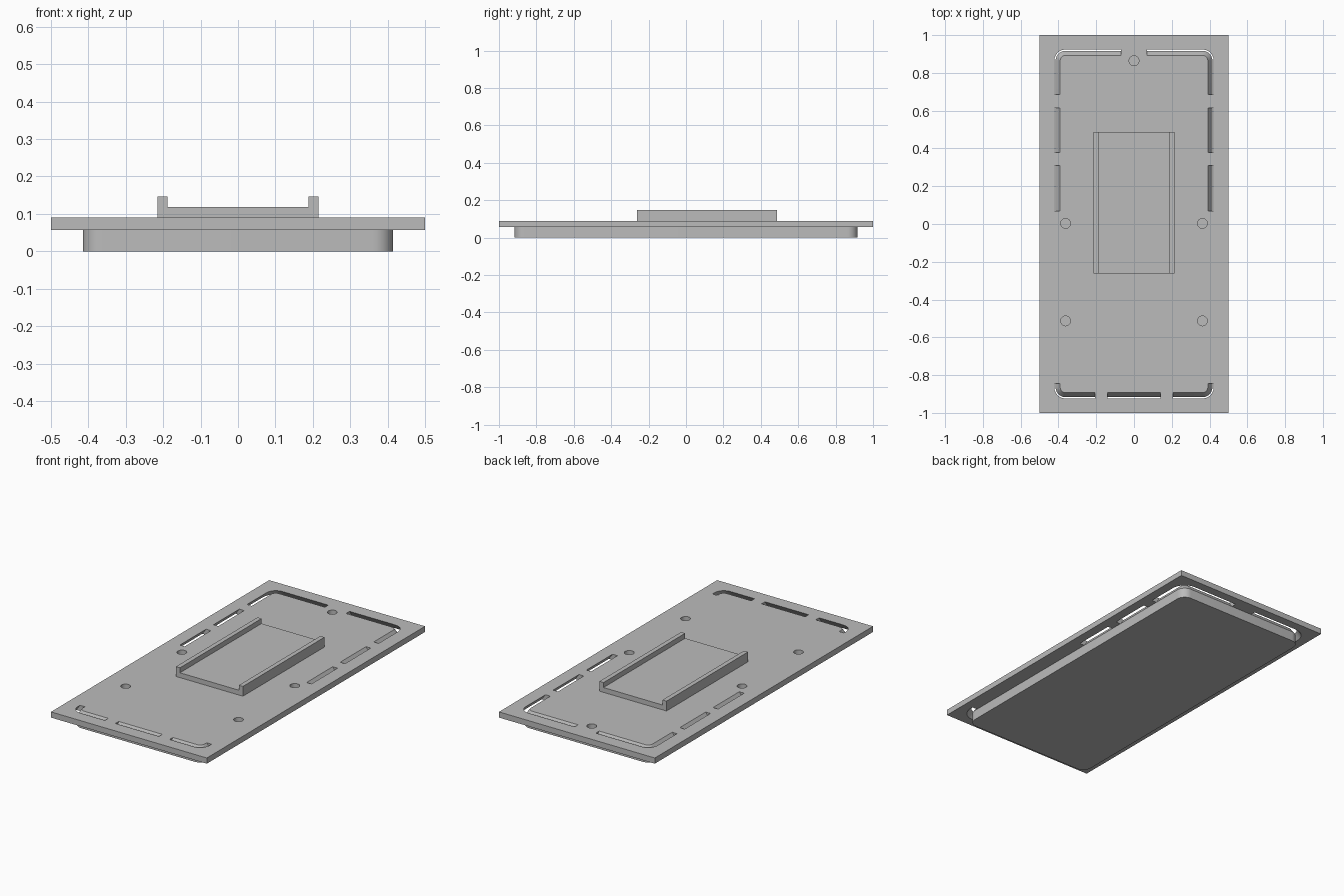
import bpy, bmesh, math
from mathutils import Vector

cube = bpy.data.objects.get("Cube")
if cube:
    bpy.data.objects.remove(cube, do_unlink=True)

grey = bpy.data.materials.new("plain_grey")
grey.use_nodes = True
grey.diffuse_color = (0.5, 0.5, 0.5, 1)
grey.node_tree.nodes["Principled BSDF"].inputs["Base Color"].default_value = (0.5, 0.5, 0.5, 1)

BOTTOM, TOP = 0.057, 0.09      # cover plate heights
CX, CY = 0.362, 0.864          # centres of the rounded corners
FLARE = 0.024                  # how far the slots lean outwards


def finish(name, bm):
    bmesh.ops.recalc_face_normals(bm, faces=bm.faces[:])
    mesh = bpy.data.meshes.new(name)
    bm.to_mesh(mesh)
    bm.free()
    mesh.materials.append(grey)
    obj = bpy.data.objects.new(name, mesh)
    bpy.context.collection.objects.link(obj)
    return obj


def extrude(bm, points, start, end):
    """Closed prism from a 3D outline."""
    offset = Vector(end) - Vector(start)
    a = [bm.verts.new(Vector(p) + Vector(start)) for p in points]
    b = [bm.verts.new(v.co + offset) for v in a]
    n = len(a)
    bm.faces.new(a)
    bm.faces.new(b[::-1])
    for i in range(n):
        bm.faces.new((a[i], b[i], b[(i + 1) % n], a[(i + 1) % n]))


def arc(cx, cy, start, end, steps=10):
    """Anchors sharing one centre with a turning outward direction."""
    angles = [math.radians(start + (end - start) * i / steps) for i in range(steps + 1)]
    return [(cx, cy, math.cos(a), math.sin(a)) for a in angles]


def slot(bm, anchors):
    """Leaning slot swept along anchors of position and outward direction."""
    slope = FLARE / (TOP - BOTTOM)
    over = 0.01
    profile = [(0.029 - over * slope, TOP + over), (0.06 - over * slope, TOP + over),
               (0.06 + FLARE + over * slope, BOTTOM - over),
               (0.029 + FLARE + over * slope, BOTTOM - over)]
    rings = [[bm.verts.new((x + nx * r, y + ny * r, z)) for r, z in profile]
             for x, y, nx, ny in anchors]
    bm.faces.new(rings[0])
    bm.faces.new(rings[-1][::-1])
    for a, b in zip(rings, rings[1:]):
        for i in range(4):
            j = (i + 1) % 4
            bm.faces.new((a[i], b[i], b[j], a[j]))


# Cover plate
bm = bmesh.new()
extrude(bm, [(-0.5, -1, 0), (0.5, -1, 0), (0.5, 1, 0), (-0.5, 1, 0)], (0, 0, BOTTOM), (0, 0, TOP))
plate = finish("cover_plate", bm)

# Slots and screw holes cut out of the plate
bm = bmesh.new()
for s in (1, -1):
    for low, high in ((0.07, 0.31), (0.378, 0.615)):
        slot(bm, [(s * CX, low, s, 0), (s * CX, high, s, 0)])
    back = [(CX, 0.685, 1, 0)] + arc(CX, CY, 0, 90) + [(0.068, CY, 0, 1)]
    front = [(CX, -0.845, 1, 0)] + arc(CX, -CY, 0, -90) + [(0.207, -CY, 0, -1)]
    for path in (back, front):
        slot(bm, [(s * x, y, s * nx, ny) for x, y, nx, ny in path])
slot(bm, [(-0.14, -CY, 0, -1), (0.14, -CY, 0, -1)])
for x, y in ((0, 0.864), (CX, 0.003), (-CX, 0.003), (CX, -0.513), (-CX, -0.513)):
    circle = [(x + 0.026 * nx, y + 0.026 * ny, 0) for _, _, nx, ny in arc(0, 0, 0, 360, 32)[:-1]]
    extrude(bm, circle, (0, 0, BOTTOM - 0.01), (0, 0, TOP + 0.01))
cutter = finish("slot_cutter", bm)
cutter.hide_render = True

cut = plate.modifiers.new("slots", 'BOOLEAN')
cut.operation = 'DIFFERENCE'
cut.solver = 'EXACT'
cut.object = cutter
bpy.context.view_layer.update()
result = plate.evaluated_get(bpy.context.evaluated_depsgraph_get())
mesh = bpy.data.meshes.new_from_object(result)
plate.modifiers.clear()
plate.data = mesh
bpy.data.objects.remove(cutter, do_unlink=True)

# Rounded block underneath
bm = bmesh.new()
radius = 0.029 + FLARE
corners = (arc(CX, CY, 0, 90) + arc(-CX, CY, 90, 180)
           + arc(-CX, -CY, 180, 270) + arc(CX, -CY, 270, 360))
outline = [(x + radius * nx, y + radius * ny, 0) for x, y, nx, ny in corners]
extrude(bm, outline, (0, 0, 0), (0, 0, BOTTOM))
block = finish("lower_block", bm)

# Raised channel with a rib on each side
bm = bmesh.new()
half = [(0.215, TOP), (0.215, 0.147), (0.189, 0.147), (0.189, 0.118)]
section = half + [(-x, z) for x, z in half[::-1]]
extrude(bm, [(x, 0, z) for x, z in section], (0, -0.262, 0), (0, 0.486, 0))
channel = finish("top_channel", bm)

# Smooth the rounded walls, keep edges sharp
bpy.ops.object.select_all(action='DESELECT')
for obj in (plate, block, channel):
    obj.select_set(True)
bpy.context.view_layer.objects.active = plate
bpy.ops.object.shade_smooth_by_angle(angle=math.radians(30))
